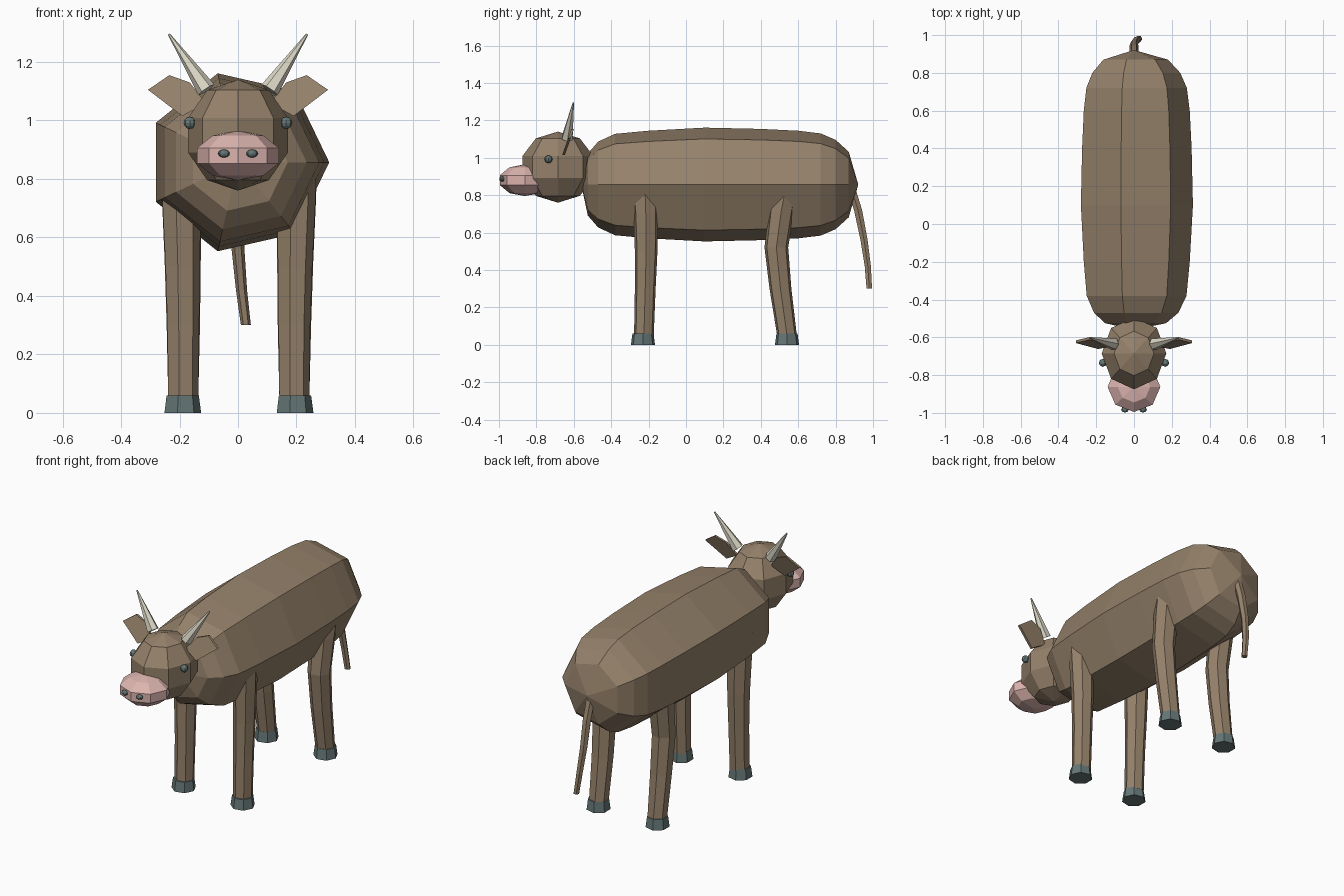
import bpy, bmesh
from math import sin, cos, tau
from mathutils import Vector, Matrix

if "Cube" in bpy.data.objects:
    bpy.data.objects.remove(bpy.data.objects["Cube"])


def material(name, rgb):
    m = bpy.data.materials.new(name)
    m.diffuse_color = (*rgb, 1)
    m.use_nodes = True
    m.node_tree.nodes["Principled BSDF"].inputs["Base Color"].default_value = m.diffuse_color
    return m


HIDE = material("brown_hide", (0.30, 0.22, 0.145))
PINK = material("pink_skin", (0.72, 0.46, 0.43))
HORN = material("pale_horn", (0.72, 0.69, 0.57))
DARK = material("dark_grey", (0.13, 0.18, 0.18))


def finish(name, bm, mat):
    bmesh.ops.recalc_face_normals(bm, faces=bm.faces)
    me = bpy.data.meshes.new(name)
    bm.to_mesh(me)
    bm.free()
    me.materials.append(mat)
    ob = bpy.data.objects.new(name, me)
    bpy.context.collection.objects.link(ob)
    return ob


def loft(name, rings, sides, mat, u=(1, 0, 0), v=(0, 1, 0)):
    """Tube through (centre, radius) rings lying in the plane u, v."""
    bm = bmesh.new()
    u, v = Vector(u), Vector(v)
    loops = [[bm.verts.new(Vector(c) + r * (cos(tau * i / sides) * u + sin(tau * i / sides) * v))
              for i in range(sides)] for c, r in rings]
    for a, b in zip(loops, loops[1:]):
        for i in range(sides):
            j = (i + 1) % sides
            bm.faces.new((a[i], a[j], b[j], b[i]))
    bm.faces.new(loops[0])
    bm.faces.new(loops[-1])
    return finish(name, bm, mat)


def ball(name, centre, radii, segs, rings, mat):
    bm = bmesh.new()
    bmesh.ops.create_uvsphere(bm, u_segments=segs, v_segments=rings, radius=1)
    bm.transform(Matrix.Translation(centre) @ Matrix.Diagonal((*radii, 1)))
    return finish(name, bm, mat)


# Barrel body: seven-sided, tapering to a point at the rump
profile = [(-0.55, 0.05), (-0.525, 0.17), (-0.47, 0.235), (-0.38, 0.278), (-0.2, 0.295),
           (0.1, 0.312), (0.4, 0.305), (0.6, 0.295), (0.72, 0.28), (0.8, 0.245),
           (0.87, 0.18), (0.92, 0.004)]
loft("body", [((0, y, 0.857), r) for y, r in profile], 7, HIDE, v=(0, 0, 1))

# Head and muzzle
ball("head", (0, -0.685, 0.95), (0.18, 0.2, 0.19), 8, 5, HIDE)
ball("muzzle", (0, -0.862, 0.88), (0.147, 0.14, 0.085), 8, 5, PINK)

# Tail
loft("tail", [((0, 0.87, 0.88), 0.026), ((0, 0.92, 0.72), 0.025), ((0, 0.952, 0.56), 0.022),
              ((0.012, 0.972, 0.42), 0.019), ((0.027, 0.98, 0.3), 0.017)], 6, HIDE)

front_path = [(-0.225, 0.05, 0.054), (-0.218, 0.3, 0.057), (-0.213, 0.5, 0.062),
              (-0.215, 0.7, 0.068), (-0.22, 0.85, 0.07)]
hind_path = [(0.54, 0.05, 0.054), (0.505, 0.3, 0.06), (0.483, 0.52, 0.065),
             (0.51, 0.72, 0.07), (0.54, 0.87, 0.072)]

for s, side in ((1, "right"), (-1, "left")):
    # Legs and hooves
    for part, path, hy in (("front", front_path, -0.23), ("hind", hind_path, 0.54)):
        loft(f"{part}_leg_{side}",
             [((s * (0.19 + 0.02 * max(0, z - 0.4)), y, z), r) for y, z, r in path], 7, HIDE)
        loft(f"{part}_hoof_{side}", [((s * 0.192, hy, 0), 0.066), ((s * 0.192, hy, 0.06), 0.058)],
             7, DARK)
    # Eyes and nostrils
    ball(f"eye_{side}", (s * 0.165, -0.735, 0.992), (0.021, 0.021, 0.021), 8, 6, DARK)
    ball(f"nostril_{side}", (s * 0.048, -0.983, 0.887), (0.02, 0.015, 0.014), 8, 6, DARK)
    # Horns
    base, tip = Vector((s * 0.108, -0.635, 1.105)), Vector((s * 0.236, -0.602, 1.295))
    axis = (tip - base).normalized()
    u = axis.cross(Vector((0, 1, 0))).normalized()
    loft(f"horn_{side}", [(base, 0.033), (tip, 0.004)], 6, HORN, u, axis.cross(u))
    # Ears: thin leaning leaf shapes
    bm = bmesh.new()
    outline = [(0.11, 1.06), (0.165, 1.13), (0.235, 1.155), (0.308, 1.105), (0.19, 1.015)]
    ear = bm.faces.new([bm.verts.new((s * x, -0.66 + 0.35 * (z - 1.02), z)) for x, z in outline])
    ext = bmesh.ops.extrude_face_region(bm, geom=[ear], use_keep_orig=True)
    bmesh.ops.translate(bm, vec=(0, 0.014, 0),
                        verts=[g for g in ext["geom"] if isinstance(g, bmesh.types.BMVert)])
    finish(f"ear_{side}", bm, HIDE)
